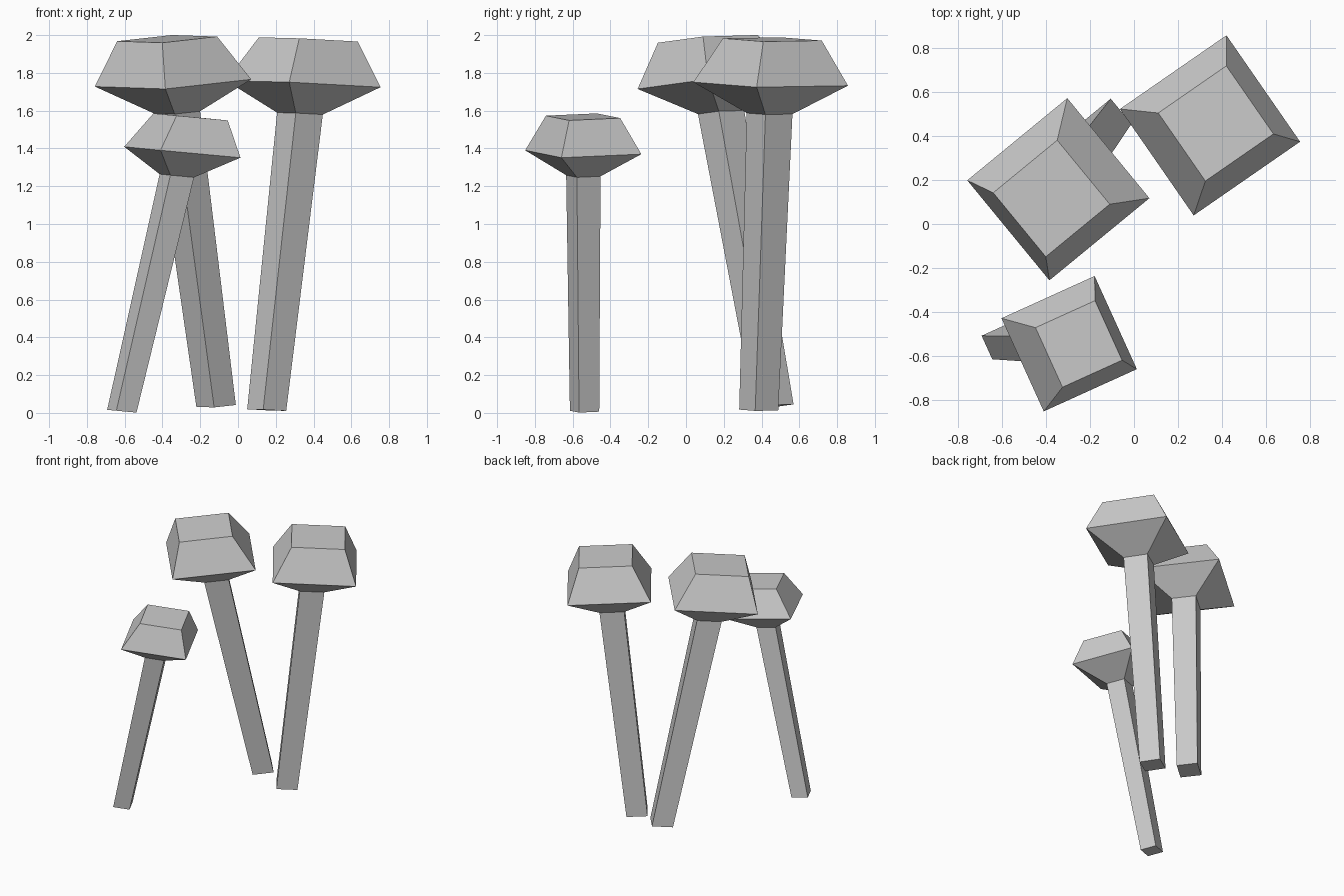
import bpy, bmesh
from math import sin, cos, radians
from mathutils import Vector

if "Cube" in bpy.data.objects:
    bpy.data.objects.remove(bpy.data.objects["Cube"])

# Shared profile: (fraction along the leaning axis, corner radius)
STEM = [(0.0, 0.105), (0.8, 0.123)]
CAP = [(0.8, 0.123), (0.88, 0.416), (1.0, 0.266)]
TILT = 0.4  # how much the square sections tip with the lean


def loft(name, profile, foot, crown, angle, size, close_bottom, close_top):
    """Skin square sections along the axis from foot to crown."""
    foot, crown = Vector(foot), Vector(crown)
    axis = crown - foot
    sx, sy = axis.x / axis.z, axis.y / axis.z
    bm = bmesh.new()
    rings = []
    for t, radius in profile:
        c = foot + axis * t
        ring = []
        for i in range(4):
            a = radians(angle + 90 * i)
            dx, dy = radius * size * cos(a), radius * size * sin(a)
            dz = -TILT * (sx * dx + sy * dy)
            ring.append(bm.verts.new(c + Vector((dx, dy, dz))))
        rings.append(ring)
    for lo, hi in zip(rings, rings[1:]):
        for i in range(4):
            j = (i + 1) % 4
            bm.faces.new((lo[i], lo[j], hi[j], hi[i]))
    if close_bottom:
        bm.faces.new(rings[0][::-1])
    if close_top:
        bm.faces.new(rings[-1])
    mesh = bpy.data.meshes.new(name)
    bm.to_mesh(mesh)
    bm.free()
    obj = bpy.data.objects.new(name, mesh)
    bpy.context.collection.objects.link(obj)
    return obj


# Three leaning mushrooms: name, foot centre, crown centre, turn, size
MUSHROOMS = [
    ("right", (0.152, 0.385, 0.015), (0.372, 0.457, 1.977), -10.3, 1.0),
    ("back", (-0.116, 0.465, 0.037), (-0.375, 0.116, 1.98), -5.6, 1.0),
    ("small", (-0.615, -0.537, 0.009), (-0.251, -0.545, 1.567), -20.6, 0.79),
]
for name, foot, crown, angle, size in MUSHROOMS:
    # Stem and cap meet on a shared open section
    loft(name + "_mushroom_stem", STEM, foot, crown, angle, size, True, False)
    loft(name + "_mushroom_cap", CAP, foot, crown, angle, size, False, True)
